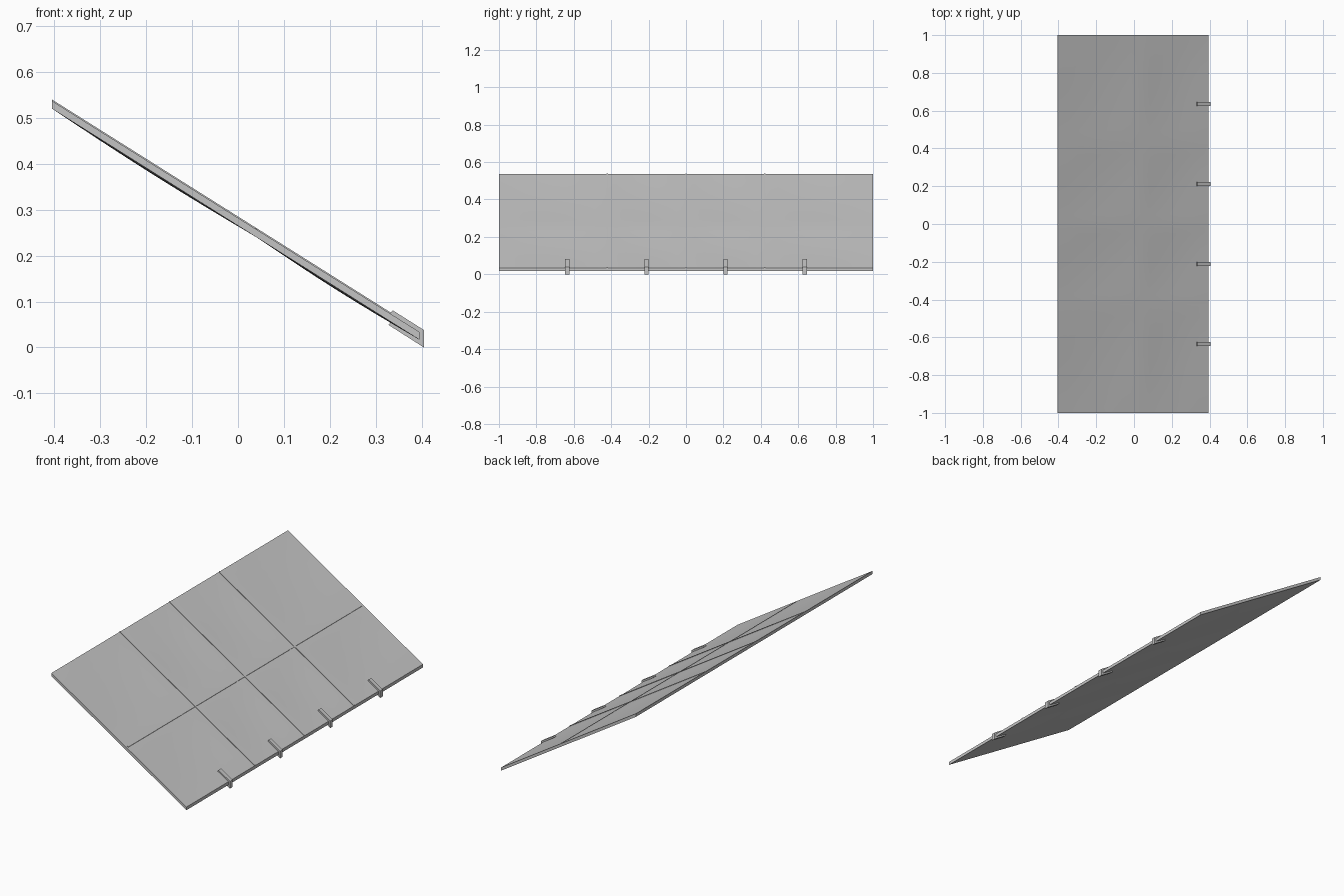
import bpy, bmesh, math

if "Cube" in bpy.data.objects:
    bpy.data.objects.remove(bpy.data.objects["Cube"])

def material(name, c):
    m = bpy.data.materials.new(name)
    m.diffuse_color = (*c, 1)
    m.use_nodes = True
    m.node_tree.nodes["Principled BSDF"].inputs["Base Color"].default_value = m.diffuse_color
    return m

grey = material("light grey", (0.55, 0.55, 0.55))

X0, X1 = -0.405, 0.395
SEAM_X = 0.04
SEAMS_Y = (-0.42, 0.0, 0.42)
SLOPE = (0.034 - 0.537) / (X1 - X0)
THICK = 0.017

def top(x):
    return 0.537 + SLOPE * (x - X0)

def finish(name, bm, smooth=False):
    bmesh.ops.recalc_face_normals(bm, faces=bm.faces)
    me = bpy.data.meshes.new(name)
    bm.to_mesh(me)
    bm.free()
    ob = bpy.data.objects.new(name, me)
    bpy.context.collection.objects.link(ob)
    me.materials.append(grey)
    if smooth:
        bpy.context.view_layer.objects.active = ob
        ob.select_set(True)
        bpy.ops.object.shade_smooth_by_angle(angle=math.radians(30))
        ob.select_set(False)
    return ob

def extrude_profile(name, pts, y0, y1):
    """Closed xz outline pushed along y."""
    bm = bmesh.new()
    face = bm.faces.new([bm.verts.new((x, y0, z)) for x, z in pts])
    ext = bmesh.ops.extrude_face_region(bm, geom=[face])
    verts = [g for g in ext["geom"] if isinstance(g, bmesh.types.BMVert)]
    bmesh.ops.translate(bm, verts=verts, vec=(0, y1 - y0, 0))
    return finish(name, bm)

# Sloping sheet of eight panes, each sagging slightly in the middle
N = 8

def divisions(edges):
    out = [(edges[0], 0.0)]
    for a, b in zip(edges, edges[1:]):
        out += [(a + (b - a) * i / N, math.sin(math.pi * i / N)) for i in range(1, N + 1)]
    return out

xs = divisions((X0, SEAM_X, X1))
ys = divisions((-1.0, *SEAMS_Y, 1.0))
bm = bmesh.new()
grid = [[bm.verts.new((x, y, top(x) - 0.005 * sx * sy)) for y, sy in ys] for x, sx in xs]
for r0, r1 in zip(grid, grid[1:]):
    for j in range(len(ys) - 1):
        bm.faces.new((r0[j], r1[j], r1[j + 1], r0[j + 1]))
ext = bmesh.ops.extrude_face_region(bm, geom=bm.faces[:], use_keep_orig=True)
low = [g for g in ext["geom"] if isinstance(g, bmesh.types.BMVert)]
bmesh.ops.translate(bm, verts=low, vec=(0, 0, -THICK))
finish("pane_sheet", bm, smooth=True)

# Thin raised seams between the panes
def seam(name, xa, xb, ya, yb, h):
    extrude_profile(name, [(xa, top(xa) - 0.004), (xb, top(xb) - 0.004),
                           (xb, top(xb) + h), (xa, top(xa) + h)], ya, yb)

for i, y in enumerate(SEAMS_Y):
    seam(f"slope_seam_{i + 1}", X0, X1, y - 0.004, y + 0.004, 0.003)
seam("cross_seam", SEAM_X - 0.003, SEAM_X + 0.003, -0.99, 0.99, 0.0015)

# U-shaped clips gripping the lower edge
clip = [(0.337, 0.081), (0.405, 0.038), (0.405, 0.0), (0.328, 0.049),
        (0.335, 0.059), (X1, 0.017), (X1, 0.034), (0.332, top(0.332))]
for i, y in enumerate((-0.635, -0.212, 0.212, 0.635)):
    extrude_profile(f"edge_clip_{i + 1}", clip, y - 0.011, y + 0.011)
